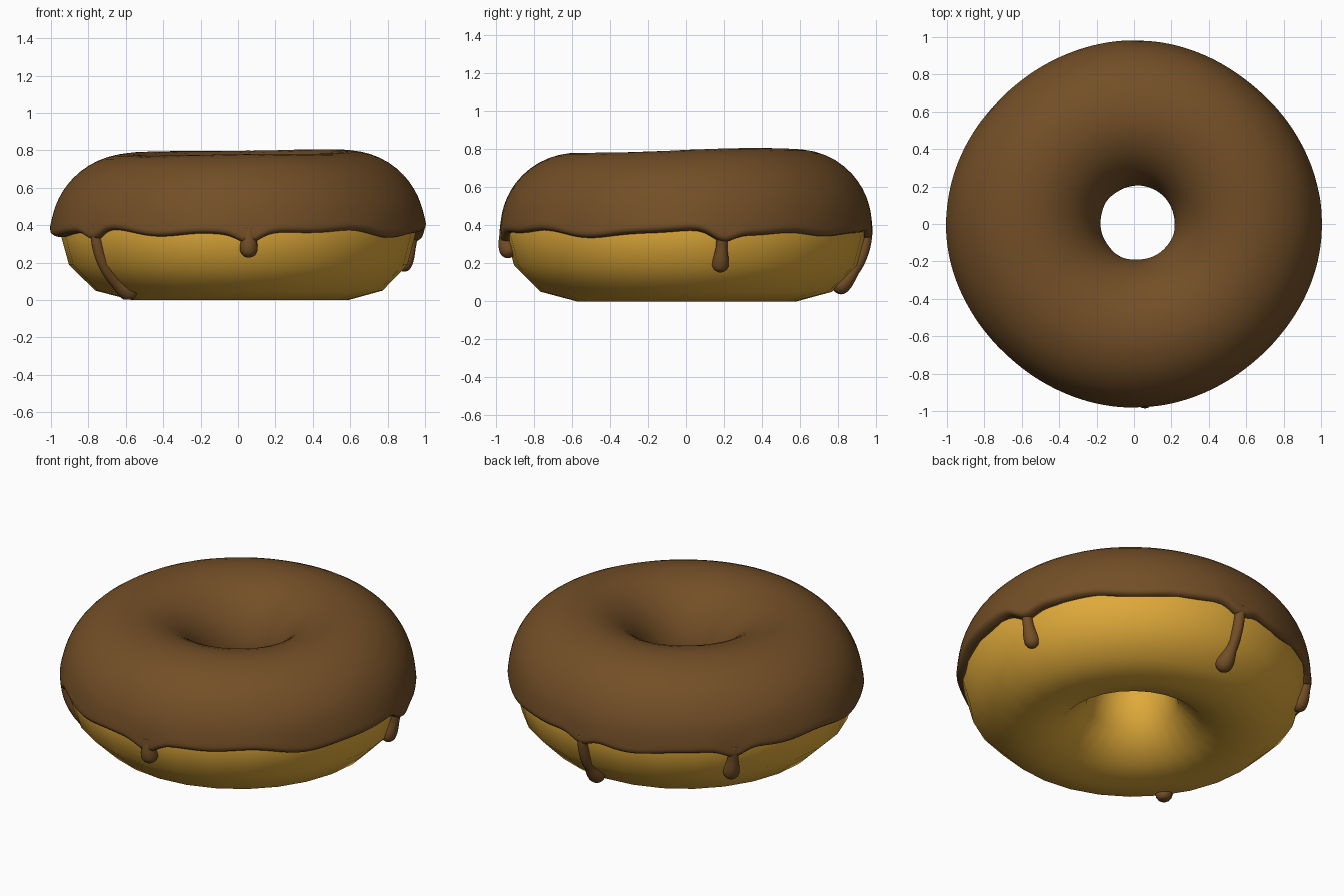
import bpy, bmesh, math
from math import sin, cos, pi, sqrt, exp, radians
from mathutils import Vector

if "Cube" in bpy.data.objects:
    bpy.data.objects.remove(bpy.data.objects["Cube"])

RING, TUBE = 0.58, 0.375      # ring radius and tube radius of the dough


def material(name, rgb):
    m = bpy.data.materials.new(name)
    m.diffuse_color = (*rgb, 1)
    m.use_nodes = True
    m.node_tree.nodes["Principled BSDF"].inputs["Base Color"].default_value = m.diffuse_color
    return m


chocolate = material("chocolate", (0.172, 0.078, 0.020))
golden = material("golden dough", (0.74, 0.40, 0.042))


def point(u, th, t=0.0):
    """Point at ring angle u, tube angle th (0 = outside, pi/2 = top), t above the dough."""
    w = (1 - cos(th)) / 2                       # the hole sits slightly off centre
    rho = RING + (TUBE + t) * cos(th)
    return Vector((rho * cos(u) + 0.02 * w, rho * sin(u) + 0.008 * w,
                   TUBE + (TUBE + t) * sin(th)))


def surface(name, nu, nv, f, mat, wrap_u=True):
    """Smooth grid surface f(i, j); j always wraps, i wraps or is capped."""
    bm = bmesh.new()
    g = [[bm.verts.new(f(i, j)) for j in range(nv)] for i in range(nu)]
    for i in range(nu if wrap_u else nu - 1):
        for j in range(nv):
            a, b = (i + 1) % nu, (j + 1) % nv
            bm.faces.new((g[i][j], g[a][j], g[a][b], g[i][b]))
    if not wrap_u:
        bm.faces.new(g[0])
        bm.faces.new(g[-1])
    bmesh.ops.recalc_face_normals(bm, faces=bm.faces)
    for face in bm.faces:
        face.smooth = True
    me = bpy.data.meshes.new(name)
    bm.to_mesh(me)
    bm.free()
    me.materials.append(mat)
    ob = bpy.data.objects.new(name, me)
    bpy.context.collection.objects.link(ob)
    return ob


# Dough: coarse smooth-shaded ring
surface("dough", 28, 12, lambda i, j: point(2 * pi * i / 28, 2 * pi * j / 12), golden)

# Drips: ring angle, tube angle of the tip, bulb radius
DRIPS = [(radians(-86.5), -0.40, 0.048),
         (radians(11.5), -0.62, 0.044),
         (radians(88), -1.02, 0.050),
         (radians(141), -0.58, 0.046),
         (radians(217), -1.24, 0.046)]


def angle_gap(a, b):
    return (a - b + pi) % (2 * pi) - pi


def outer_edge(u):
    e = -0.055 + 0.03 * sin(5 * u + 1) + 0.022 * sin(8 * u + 2.4) + 0.015 * sin(13 * u)
    for a, tip, b in DRIPS:                     # icing funnels into each drip
        e -= 0.13 * exp(-(angle_gap(u, a) / 0.085) ** 2)
    return e


def inner_edge(u):
    return 3.08 + 0.06 * sin(4 * u + 0.5) + 0.04 * sin(7 * u)


def thickness(u, th):
    side = 0.025 + 0.012 * cos(2 * u) + 0.008 * cos(4 * u)
    top = 0.039 + 0.015 * cos(u - radians(60)) + 0.004 * sin(3 * u)
    s = max(0.0, sin(th))
    if cos(th) >= 0:
        return side * (1 - s) + top * s
    return 0.006 * (1 - s) + top * s


NU, NT, NB = 300, 36, 16      # columns, top rows, underside rows


def icing_point(i, j):
    u = 2 * pi * i / NU
    lo, hi = outer_edge(u), inner_edge(u)
    if j > NT:                                  # hidden underside
        k = 1 - (j - NT) / (NB + 1)
        return point(u, lo + (hi - lo) * k, -0.03)
    th = lo + (hi - lo) * (1 - cos(pi * j / NT)) / 2
    d = (th - lo) * TUBE
    d_in = (hi - th) * TUBE
    q = min(1.0, d / 0.03, d_in / 0.03)
    rim = 0.008 * exp(-(d / 0.06) ** 2)         # slightly swollen lower rim
    full = thickness(u, th) + rim + 0.018
    return point(u, th, -0.018 + full * sqrt(max(0.0, 1 - (1 - q) ** 2)))


surface("icing", NU, NT + 1 + NB, icing_point, chocolate)


# Drips: tapered runs ending in a round bulb, following the dough
def drip(n, a, tip, bulb):
    start, rows, sides = 0.02, 40, 16
    length = (start - tip) * TUBE

    def f(i, j):
        s = length * sin(pi / 2 * i / (rows - 1))
        x = s - (length - bulb)
        if x > 0:
            r = sqrt(max(1e-7, bulb ** 2 - x ** 2))
        else:
            k = max(0.0, 1 + x / 0.11)
            r = 0.030 + (bulb - 0.030) * k * k * (3 - 2 * k)
        th = start - s / TUBE
        ph = 2 * pi * j / sides
        c = point(a, th, -0.004)
        normal = Vector((cos(a) * cos(th), sin(a) * cos(th), sin(th)))
        across = Vector((-sin(a), cos(a), 0))
        p = c + normal * (r * cos(ph)) + across * (r * sin(ph))
        p.z = max(p.z, 0.002)
        return p

    surface("drip_%d" % n, rows, sides, f, chocolate, wrap_u=False)


for n, (a, tip, bulb) in enumerate(DRIPS):
    drip(n + 1, a, tip, bulb)
